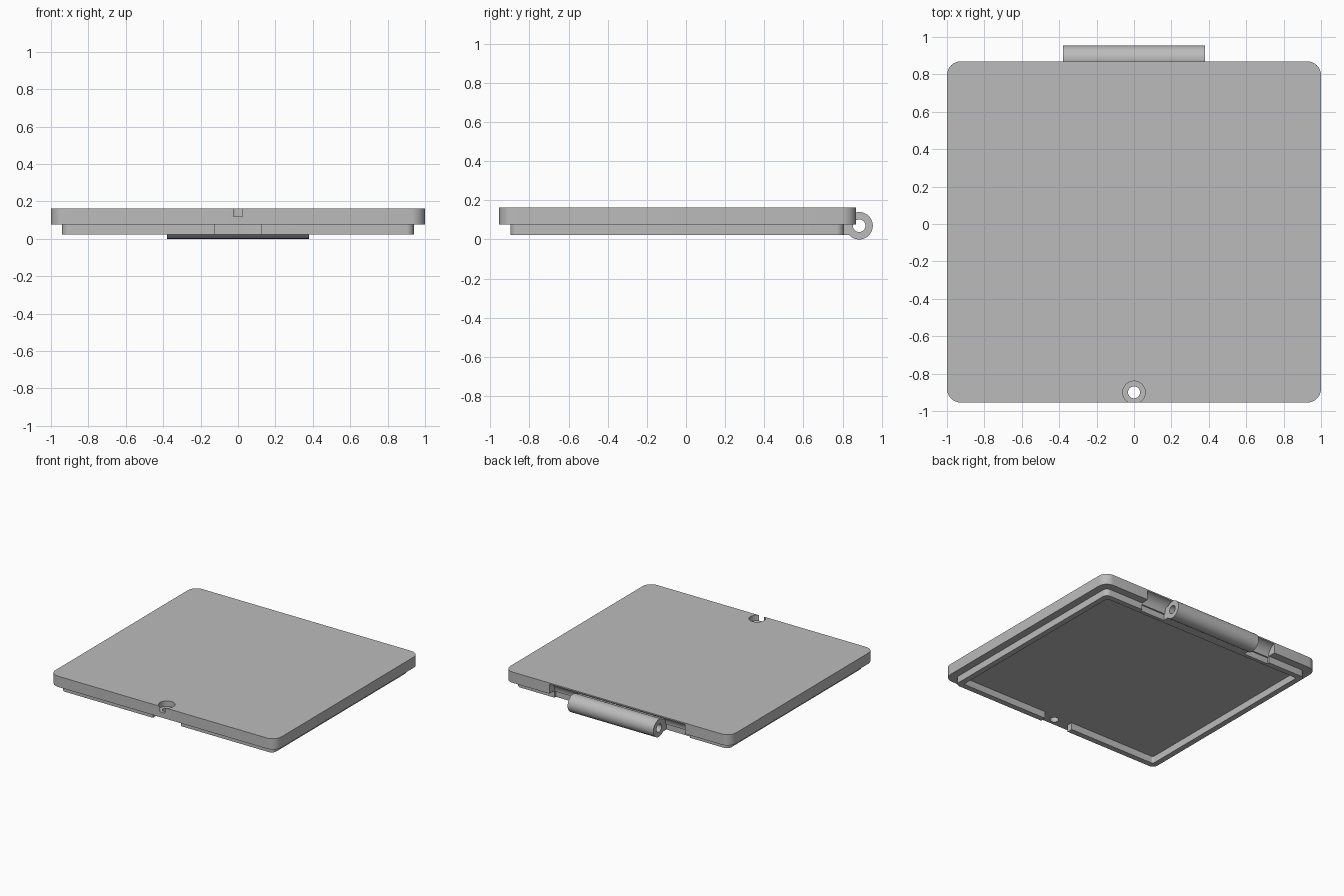
import bpy, bmesh, math
from mathutils import Matrix

old = bpy.data.objects.get("Cube")
if old:
    bpy.data.objects.remove(old, do_unlink=True)

GREY = (0.5, 0.5, 0.5, 1)
mat = bpy.data.materials.new("plain grey")
mat.use_nodes = True
mat.diffuse_color = GREY
mat.node_tree.nodes["Principled BSDF"].inputs["Base Color"].default_value = GREY

TOP, LEDGE, FOOT = 0.163, 0.077, 0.022
AXIS_Y, AXIS_Z = 0.885, 0.07


def finish(name, bm):
    bmesh.ops.recalc_face_normals(bm, faces=bm.faces)
    me = bpy.data.meshes.new(name)
    bm.to_mesh(me)
    bm.free()
    ob = bpy.data.objects.new(name, me)
    bpy.context.collection.objects.link(ob)
    me.materials.append(mat)
    return ob


def slab(name, x, y0, y1, z0, z1, r=0):
    """Box of half width x, with optionally rounded vertical corners."""
    bm = bmesh.new()
    corners = [(x, y1, 0), (-x, y1, 90), (-x, y0, 180), (x, y0, 270)]
    pts = []
    for cx, cy, start in corners:
        mx, my = cx - math.copysign(r, cx), cy + (r if cy == y0 else -r)
        for i in range(9 if r else 1):
            a = math.radians(start + i * 90 / 8)
            pts.append((mx + r * math.cos(a), my + r * math.sin(a), z0))
    face = bm.faces.new([bm.verts.new(p) for p in pts])
    ext = bmesh.ops.extrude_face_region(bm, geom=[face])
    for v in ext["geom"]:
        if isinstance(v, bmesh.types.BMVert):
            v.co.z = z1
    return finish(name, bm)


def rod(name, r, length, loc, along_x=False):
    bm = bmesh.new()
    m = Matrix.Translation(loc)
    if along_x:
        m = m @ Matrix.Rotation(math.pi / 2, 4, 'Y')
    bmesh.ops.create_cone(bm, cap_ends=True, segments=48, radius1=r, radius2=r,
                          depth=length, matrix=m)
    return finish(name, bm)


def cut(ob, *cutters):
    for c in cutters:
        mod = ob.modifiers.new("cut", 'BOOLEAN')
        mod.operation, mod.solver, mod.object = 'DIFFERENCE', 'EXACT', c
        bpy.context.view_layer.objects.active = ob
        bpy.ops.object.modifier_apply(modifier=mod.name)


def recess_cutters():
    # Clearance for the neighbouring hinge knuckles
    return [rod("cutter", 0.084, 1.2, (0, AXIS_Y, AXIS_Z), True),
            slab("cutter", 0.6, 0.79, 1.0, -0.1, AXIS_Z)]


recess = recess_cutters()

# Main panel with countersunk screw hole
panel = slab("panel", 1, -0.955, 0.87, LEDGE, TOP, 0.075)
bore = [rod("cutter", 0.06, 0.2, (0, -0.9, 0.22)),
        rod("cutter", 0.032, 0.4, (0, -0.9, 0.1))]
cut(panel, *recess, *bore)

# Locating rim under the panel, open at the front
rim = slab("rim", 0.94, -0.898, 0.808, FOOT, LEDGE, 0.04)
pocket = [slab("cutter", 0.895, -0.853, 0.763, -0.1, 0.3, 0.015),
          slab("cutter", 0.125, -1, -0.7, -0.1, 0.3)]
cut(rim, *pocket, *recess)

# Hinge barrel with pin hole, and the arm joining it to the panel
barrel = rod("hinge_barrel", 0.07, 0.76, (0, AXIS_Y, AXIS_Z), True)
arm = slab("hinge_arm", 0.38, 0.78, 0.85, FOOT, 0.12)
foot = slab("hinge_foot", 0.38, 0.78, 0.9, FOOT, 0.036)
pin = rod("cutter", 0.032, 2, (0, AXIS_Y, AXIS_Z), True)
cut(barrel, pin)

for c in recess + bore + pocket + [pin]:
    bpy.data.objects.remove(c, do_unlink=True)

# Smooth shading on the round surfaces
bpy.ops.object.select_all(action='DESELECT')
for ob in (panel, rim, barrel):
    ob.select_set(True)
bpy.context.view_layer.objects.active = panel
bpy.ops.object.shade_smooth_by_angle(angle=math.radians(30))
